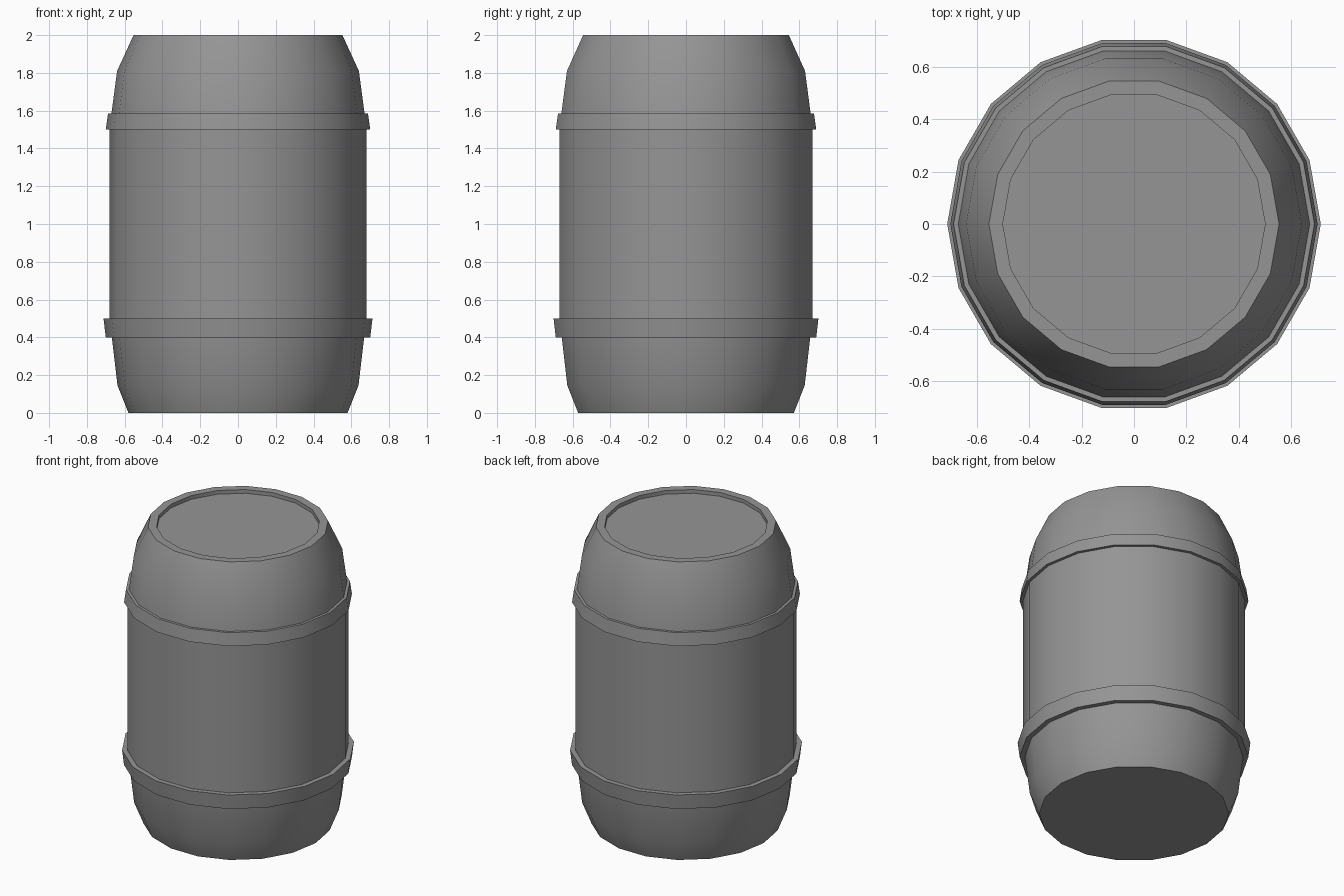
import bpy, bmesh, math

if "Cube" in bpy.data.objects:
    bpy.data.objects.remove(bpy.data.objects["Cube"])

SIDES = 18

# Dark grey paint
grey = bpy.data.materials.new("dark_grey")
grey.diffuse_color = (0.3, 0.3, 0.3, 1.0)
grey.use_nodes = True
grey.node_tree.nodes["Principled BSDF"].inputs["Base Color"].default_value = grey.diffuse_color


def revolve(name, profile):
    """Spin an (r, z) profile, listed upwards on the outside, and cap both ends."""
    bm = bmesh.new()
    rings = []
    for r, z in profile:
        rings.append([bm.verts.new((r * math.cos(2 * math.pi * i / SIDES),
                                    r * math.sin(2 * math.pi * i / SIDES), z))
                      for i in range(SIDES)])
    for a, b in zip(rings, rings[1:]):
        for i in range(SIDES):
            j = (i + 1) % SIDES
            bm.faces.new((a[i], a[j], b[j], b[i]))
    bm.faces.new(rings[0][::-1])
    bm.faces.new(rings[-1])
    mesh = bpy.data.meshes.new(name)
    bm.to_mesh(mesh)
    bm.free()
    mesh.materials.append(grey)
    obj = bpy.data.objects.new(name, mesh)
    bpy.context.collection.objects.link(obj)
    bpy.ops.object.select_all(action='DESELECT')
    bpy.context.view_layer.objects.active = obj
    obj.select_set(True)
    bpy.ops.object.shade_smooth_by_angle(angle=math.radians(30))
    return obj


revolve("barrel", [
    # rounded lower end
    (0.58, 0.0), (0.638, 0.145), (0.668, 0.40),
    # lower hoop
    (0.70, 0.40), (0.712, 0.50),
    # straight middle
    (0.68, 0.50), (0.68, 1.50),
    # upper hoop
    (0.70, 1.50), (0.688, 1.585),
    # rounded upper end, rim and recessed lid
    (0.67, 1.585), (0.64, 1.81), (0.553, 2.0), (0.50, 2.0), (0.50, 1.975)])
